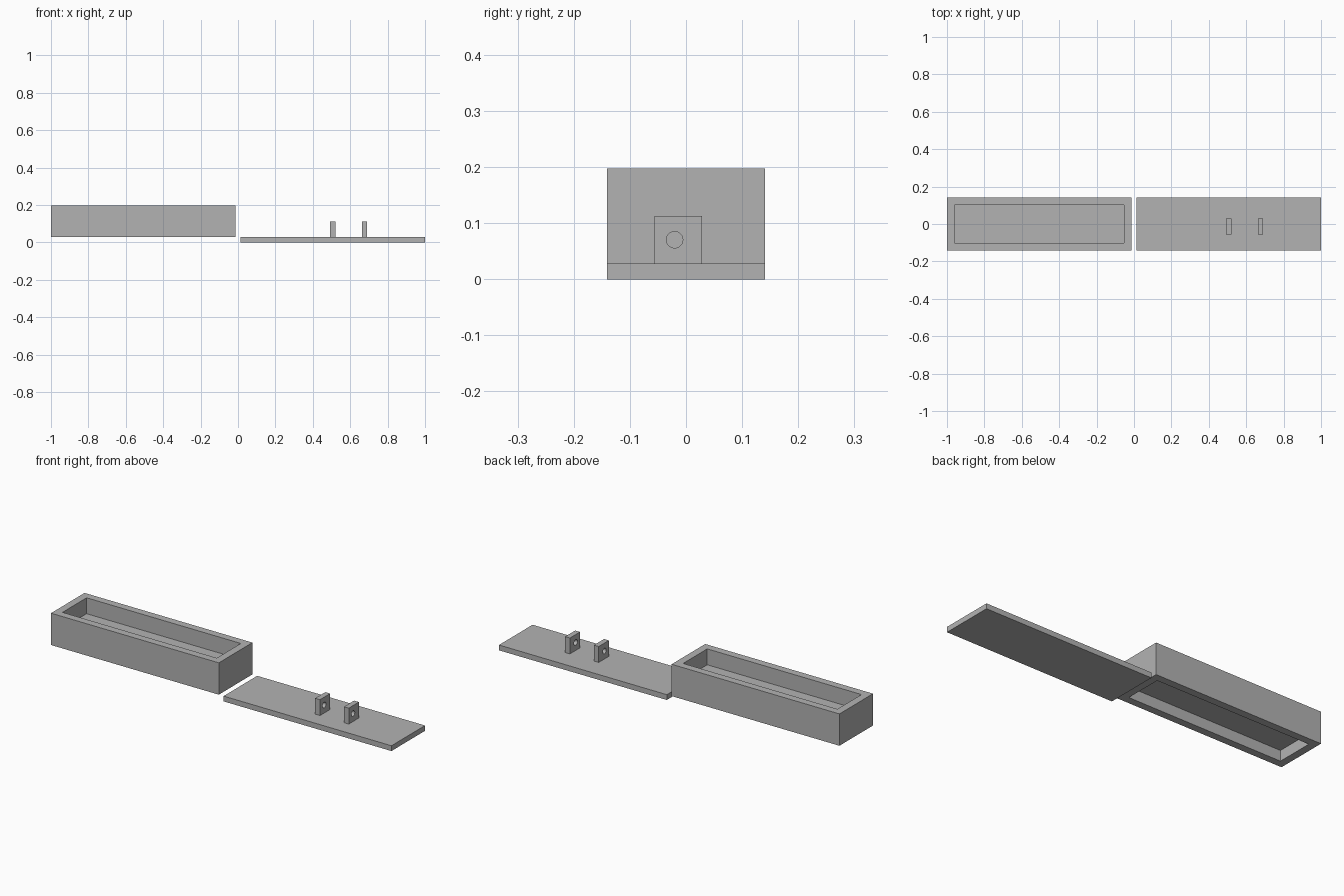
import bpy
import bmesh
from mathutils import Matrix, Vector

U = 2 / 71  # design unit: two 35-unit parts with a 1-unit gap

if "Cube" in bpy.data.objects:
    bpy.data.objects.remove(bpy.data.objects["Cube"], do_unlink=True)

grey = bpy.data.materials.new("plain_grey")
grey.use_nodes = True
colour = (0.45, 0.45, 0.45, 1)
grey.diffuse_color = colour
grey.node_tree.nodes["Principled BSDF"].inputs["Base Color"].default_value = colour


def add_object(name, bm):
    bmesh.ops.recalc_face_normals(bm, faces=bm.faces)
    mesh = bpy.data.meshes.new(name)
    bm.to_mesh(mesh)
    bm.free()
    mesh.materials.append(grey)
    obj = bpy.data.objects.new(name, mesh)
    bpy.context.collection.objects.link(obj)
    return obj


def block(low, high):
    """Box between two corners given in design units."""
    low, high = Vector(low) * U, Vector(high) * U
    bm = bmesh.new()
    bmesh.ops.create_cube(bm, size=1, matrix=Matrix.Translation((low + high) / 2)
                          @ Matrix.Diagonal((*(high - low), 1)))
    return bm


def recess(bm, direction, wall, depth):
    """Sink a walled pocket into the face that points up or down."""
    bm.normal_update()
    face = next(f for f in bm.faces if f.normal.z * direction > 0.9)
    bmesh.ops.inset_region(bm, faces=[face], thickness=wall * U)
    pocket = bmesh.ops.extrude_discrete_faces(bm, faces=[face])["faces"][0]
    bmesh.ops.translate(bm, verts=pocket.verts, vec=(0, 0, -direction * depth * U))


# Box body: deep pocket above, shallow pocket below, thin floor between
body = block((-35.5, -5, 1), (-0.5, 5, 7))
recess(body, 1, 2, 3)
recess(body, -1, 2, 2)
add_object("box_body", body)

# Lid plate lying beside the box
add_object("lid_plate", block((0.5, -5, 0), (35.5, 5, 1)))

# Two upright tabs on the lid, each with a round through hole
for name, x in (("inner_tab", 17.5), ("outer_tab", 23.5)):
    tab = add_object(name, block((x, -2, 1), (x + 1, 1, 4)))
    pin = bmesh.new()
    bmesh.ops.create_cone(pin, cap_ends=True, segments=32, depth=3 * U,
                          radius1=0.52 * U, radius2=0.52 * U,
                          matrix=Matrix.Translation(Vector((x + 0.5, -0.72, 2.5)) * U)
                          @ Matrix.Rotation(1.5707963, 4, "Y"))
    cutter = add_object("hole_cutter", pin)
    cutter.hide_render = True
    cut = tab.modifiers.new("hole", "BOOLEAN")
    cut.operation = "DIFFERENCE"
    cut.solver = "EXACT"
    cut.object = cutter
    bpy.context.view_layer.objects.active = tab
    bpy.ops.object.modifier_apply(modifier=cut.name)
    bpy.data.objects.remove(cutter, do_unlink=True)
